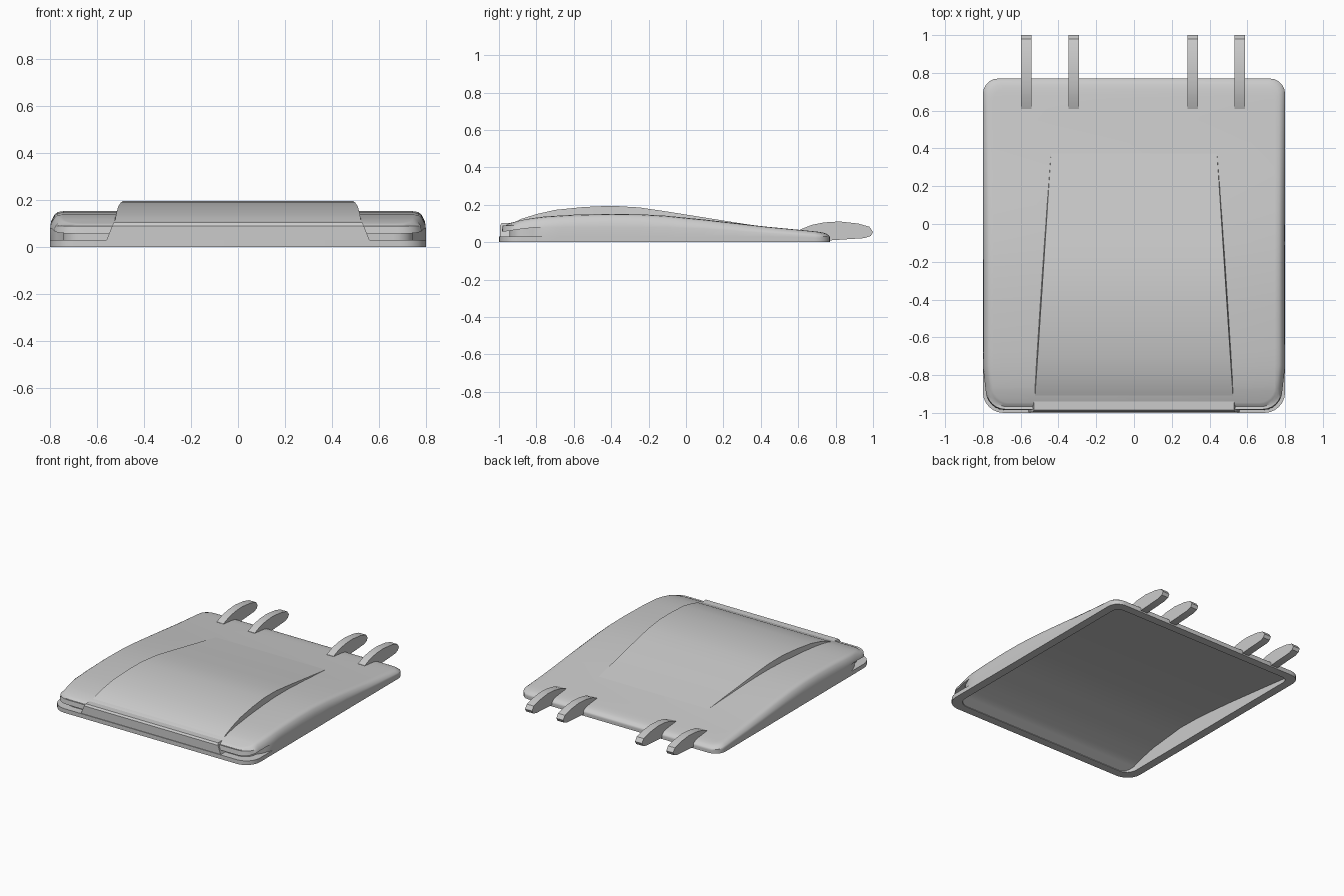
import bpy, bmesh, math

if "Cube" in bpy.data.objects:
    bpy.data.objects.remove(bpy.data.objects["Cube"])

BODY = [(-1, .09), (-.95, .10), (-.92, .108), (-.85, .125), (-.75, .138), (-.6, .147), (-.4, .152),
        (-.25, .15), (-.1, .141), (.1, .121), (.43, .083), (.62, .065), (.70, .057), (.77, .047)]
PANEL = [(-.93, .10), (-.88, .125), (-.8, .15), (-.7, .173), (-.55, .188), (-.4, .195),
         (-.25, .186), (-.1, .164), (.1, .132), (.3, .10), (.44, .080)]
ROOF = [(-.94, .004), (-.85, .05), (-.7, .09), (-.4, .122), (-.2, .117), (.1, .09),
        (.43, .053), (.71, .02)]


def interp(table, y):
    if y <= table[0][0]:
        return table[0][1]
    for (a, p), (b, q) in zip(table, table[1:]):
        if y <= b:
            return p + (q - p) * (y - a) / (b - a)
    return table[-1][1]


def finish(name, bm, angle=35):
    bmesh.ops.remove_doubles(bm, verts=bm.verts, dist=1e-5)
    bmesh.ops.recalc_face_normals(bm, faces=bm.faces)
    mesh = bpy.data.meshes.new(name)
    bm.to_mesh(mesh)
    bm.free()
    ob = bpy.data.objects.new(name, mesh)
    bpy.context.collection.objects.link(ob)
    bpy.ops.object.select_all(action='DESELECT')
    bpy.context.view_layer.objects.active = ob
    ob.select_set(True)
    bpy.ops.object.shade_smooth_by_angle(angle=math.radians(angle))
    return ob


def extrude_x(name, profile, x, width_bottom, width_top=None):
    """Prism from a (y, z) profile, running across x."""
    bm = bmesh.new()
    zs = [z for _, z in profile]
    wt = width_bottom if width_top is None else width_top
    rows = []
    for s in (-1, 1):
        rows.append([bm.verts.new((x + s * (width_bottom + (wt - width_bottom) *
                    (z - min(zs)) / (max(zs) - min(zs))) / 2, y, z)) for y, z in profile])
    n = len(profile)
    bm.faces.new(rows[0])
    bm.faces.new(rows[1])
    for i in range(n):
        j = (i + 1) % n
        bm.faces.new((rows[0][i], rows[0][j], rows[1][j], rows[1][i]))
    return finish(name, bm)


# Right half of the rounded outline: front corner, side, back corner
SIDE = [-.82, -.75, -.68, -.6, -.5, -.4, -.25, -.1, .1, .27, .43, .55, .62]


def half_outline(d):
    pts = []
    r = max(.11 - d * .5, .03)
    for k in range(7):
        a = math.radians(-90 + 15 * k)
        pts.append((.8 - d - r + r * math.cos(a), -1 + d + r + r * math.sin(a)))
    pts += [(.8 - d, y) for y in SIDE]
    r = max(.08 - d * .5, .03)
    for k in range(6):
        a = math.radians(18 * k)
        pts.append((.8 - d - r + r * math.cos(a), .77 - d - r + r * math.sin(a)))
    return pts


def level(inset, height):
    """Outline ring; inset and height are functions of y."""
    out = []
    for i, (_, y0) in enumerate(half_outline(0)):
        x, y = half_outline(inset(y0))[i]
        out.append((x, y, height(y)))
    return out


# Hollow cover with front groove
def front(y):
    return min(1, max(0, (-.75 - y) / .14))


def h(y):
    return interp(BODY, y)


levels = [
    level(lambda y: .06, lambda y: interp(ROOF, y)),
    level(lambda y: .06, lambda y: 0),
    level(lambda y: 0, lambda y: 0),
    level(lambda y: 0, lambda y: min(.03, .4 * h(y))),
    level(lambda y: .055 * front(y), lambda y: min(.03, .4 * h(y))),
    level(lambda y: .055 * front(y), lambda y: min(.08, .6 * h(y))),
    level(lambda y: .015 * front(y), lambda y: min(.08, .6 * h(y))),
    level(lambda y: .004 + .015 * front(y), lambda y: max(.72 * h(y), .09 * front(y))),
    level(lambda y: .018 + .015 * front(y), lambda y: .9 * h(y)),
    level(lambda y: .032 + .013 * front(y), lambda y: .975 * h(y)),
    level(lambda y: .055, h),
]
bm = bmesh.new()
rings = []
for lv in levels:
    right = [bm.verts.new(p) for p in lv]
    left = [bm.verts.new((-x, y, z)) for x, y, z in lv]
    rings.append((right, left))
for (r0, l0), (r1, l1) in zip(rings, rings[1:]):
    a, b = r0 + l0[::-1], r1 + l1[::-1]
    for i in range(len(a)):
        j = (i + 1) % len(a)
        bm.faces.new((a[i], a[j], b[j], b[i]))
for r, l in (rings[0], rings[-1]):
    for i in range(len(r) - 1):
        bm.faces.new((r[i], r[i + 1], l[i + 1], l[i]))
finish("cover_shell", bm)

# Raised tapering centre panel
bm = bmesh.new()
rows = []
for y, z in PANEL:
    w = .525 - .09 * (y + .93) / 1.37
    b = h(y) - .012
    rows.append([bm.verts.new(p) for p in ((-w - .006, y, b), (-w, y, max(z, b + .001)),
                                          (w, y, max(z, b + .001)), (w + .006, y, b))])
for a, b in zip(rows, rows[1:]):
    for i in range(4):
        j = (i + 1) % 4
        bm.faces.new((a[i], a[j], b[j], b[i]))
bm.faces.new(rows[0])
bm.faces.new(rows[-1])
finish("raised_panel", bm)

# Front latch tab filling the groove
extrude_x("front_tab", [(-.995, .028), (-.995, .09), (-.985, .103), (-.91, .103), (-.91, .028)],
          0, 1.12, 1.06)

# Hinge prongs
PRONG = [(.605, .055), (.61, .068), (.67, .092), (.74, .106), (.82, .111), (.92, .1), (.98, .083),
         (1.0, .055), (.988, .033), (.955, .022), (.77, .01), (.74, .02), (.70, .045)]
for i, x in enumerate((-.57, -.32, .31, .56)):
    extrude_x("hinge_prong_%d" % (i + 1), PRONG, x, .055)
